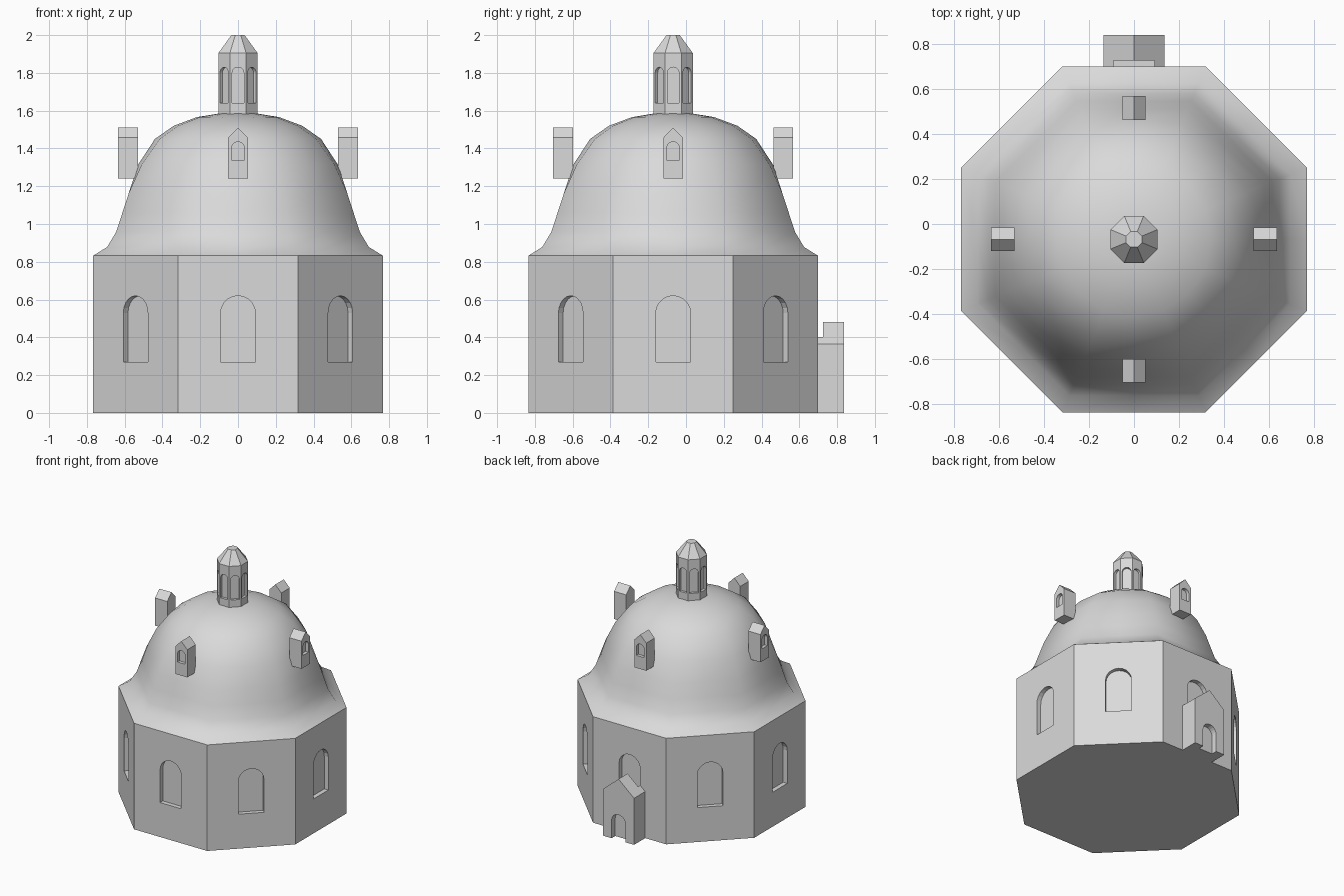
import bpy, bmesh, math
from mathutils import Matrix, Vector

if "Cube" in bpy.data.objects:
    bpy.data.objects.remove(bpy.data.objects["Cube"])

CY = -0.068            # y of the tower axis
T = math.tan(math.pi / 8)

stone = bpy.data.materials.new("pale grey stone")
stone.diffuse_color = (0.7, 0.7, 0.7, 1)
stone.use_nodes = True
stone.node_tree.nodes["Principled BSDF"].inputs["Base Color"].default_value = stone.diffuse_color


def make(name, bm):
    bmesh.ops.recalc_face_normals(bm, faces=bm.faces)
    me = bpy.data.meshes.new(name)
    bm.to_mesh(me)
    bm.free()
    me.materials.append(stone)
    ob = bpy.data.objects.new(name, me)
    bpy.context.collection.objects.link(ob)
    return ob


def lathe(name, rings, n):
    """rings: list of (z, function of angle -> radius)"""
    bm = bmesh.new()
    rows = []
    for z, f in rings:
        row = []
        for i in range(n):
            a = math.pi / 8 + 2 * math.pi * i / n
            row.append(bm.verts.new((f(a) * math.cos(a), CY + f(a) * math.sin(a), z)))
        rows.append(row)
    for lo, hi in zip(rows, rows[1:]):
        for i in range(n):
            j = (i + 1) % n
            bm.faces.new((lo[i], lo[j], hi[j], hi[i]))
    bm.faces.new(rows[0])
    bm.faces.new(rows[-1])
    return make(name, bm)


def octagon(apothem, roundness=0.0):
    """Octagon radius by angle, blended towards a circle"""
    def f(a):
        off = (a + math.pi / 8) % (math.pi / 4) - math.pi / 8
        return apothem * ((1 - roundness) / math.cos(off) + roundness)
    return f


def extrude_outline(name, pts, r0, r1, angle):
    """Outline of (across, z) pushed from radius r0 to r1, facing the given angle"""
    bm = bmesh.new()
    a = [bm.verts.new((r0, x, z)) for x, z in pts]
    b = [bm.verts.new((r1, x, z)) for x, z in pts]
    n = len(pts)
    bm.faces.new(a)
    bm.faces.new(b)
    for i in range(n):
        j = (i + 1) % n
        bm.faces.new((a[i], a[j], b[j], b[i]))
    bm.transform(Matrix.Translation(Vector((0, CY, 0))) @ Matrix.Rotation(angle, 4, 'Z'))
    return make(name, bm)


def arch(w, z0, z1, steps=10):
    """Round-headed opening with half width w"""
    pts = [(-w, z0), (w, z0)]
    for i in range(steps + 1):
        t = math.pi * i / steps
        pts.append((w * math.cos(t), z1 - w + w * math.sin(t)))
    return pts


def gable(w, z0, eave, ridge):
    return [(-w, z0), (w, z0), (w, eave), (0, ridge), (-w, eave)]


def cut(ob, cutters):
    bpy.context.view_layer.objects.active = ob
    for c in cutters:
        m = ob.modifiers.new("opening", 'BOOLEAN')
        m.operation = 'DIFFERENCE'
        m.solver = 'EXACT'
        m.object = c
        bpy.ops.object.modifier_apply(modifier=m.name)


def remove(cutters):
    for c in cutters:
        bpy.data.objects.remove(c)


EIGHT = [i * math.pi / 4 for i in range(8)]

# Octagonal drum and rear porch, sharing the window cutters
drum = lathe("drum_wall", [(0, octagon(0.767)), (0.832, octagon(0.767))], 8)
porch = extrude_outline("porch", gable(0.135, 0, 0.365, 0.48), 0.766, 0.905, math.pi / 2)
windows = [extrude_outline("window_cutter", arch(0.092, 0.27, 0.62), 0.732, 0.793, a) for a in EIGHT]
cut(drum, windows)
cut(porch, [windows[2]])
remove(windows)

# Porch doorway
door = [extrude_outline("door_cutter", arch(0.06, -0.05, 0.2), 0.86, 0.95, math.pi / 2)]
cut(porch, door)
remove(door)

# Dome: octagonal flared skirt turning into a round cap
profile = [(0.832, 0.767, 0), (0.878, 0.693, 0), (0.958, 0.645, 0), (1.058, 0.6125, 0),
           (1.164, 0.578, 0), (1.312, 0.53, 0.45), (1.45, 0.44, 0.75), (1.52, 0.34, 0.9),
           (1.566, 0.217, 1), (1.585, 0.1, 1)]
dome = lathe("dome", [(z, octagon(r, k)) for z, r, k in profile], 16)
bpy.ops.object.select_all(action='DESELECT')
dome.select_set(True)
bpy.context.view_layer.objects.active = dome
bpy.ops.object.shade_smooth_by_angle(angle=math.radians(45))

# Four gabled dormers around the dome
for k in range(4):
    a = k * math.pi / 2
    dormer = extrude_outline("dormer", gable(0.052, 1.24, 1.457, 1.51), 0.53, 0.635, a)
    opening = [extrude_outline("dormer_cutter", arch(0.034, 1.338, 1.435), 0.61, 0.66, a)]
    cut(dormer, opening)
    remove(opening)

# Lantern with arched recesses
lantern = lathe("lantern", [(1.57, octagon(0.104)), (1.905, octagon(0.104))], 8)
slots = [extrude_outline("lantern_cutter", arch(0.031, 1.64, 1.83), 0.085, 0.13, a) for a in EIGHT]
cut(lantern, slots)
remove(slots)

# Lantern roof
lathe("lantern_roof", [(1.905, octagon(0.104)), (2.0, octagon(0.035))], 8)
